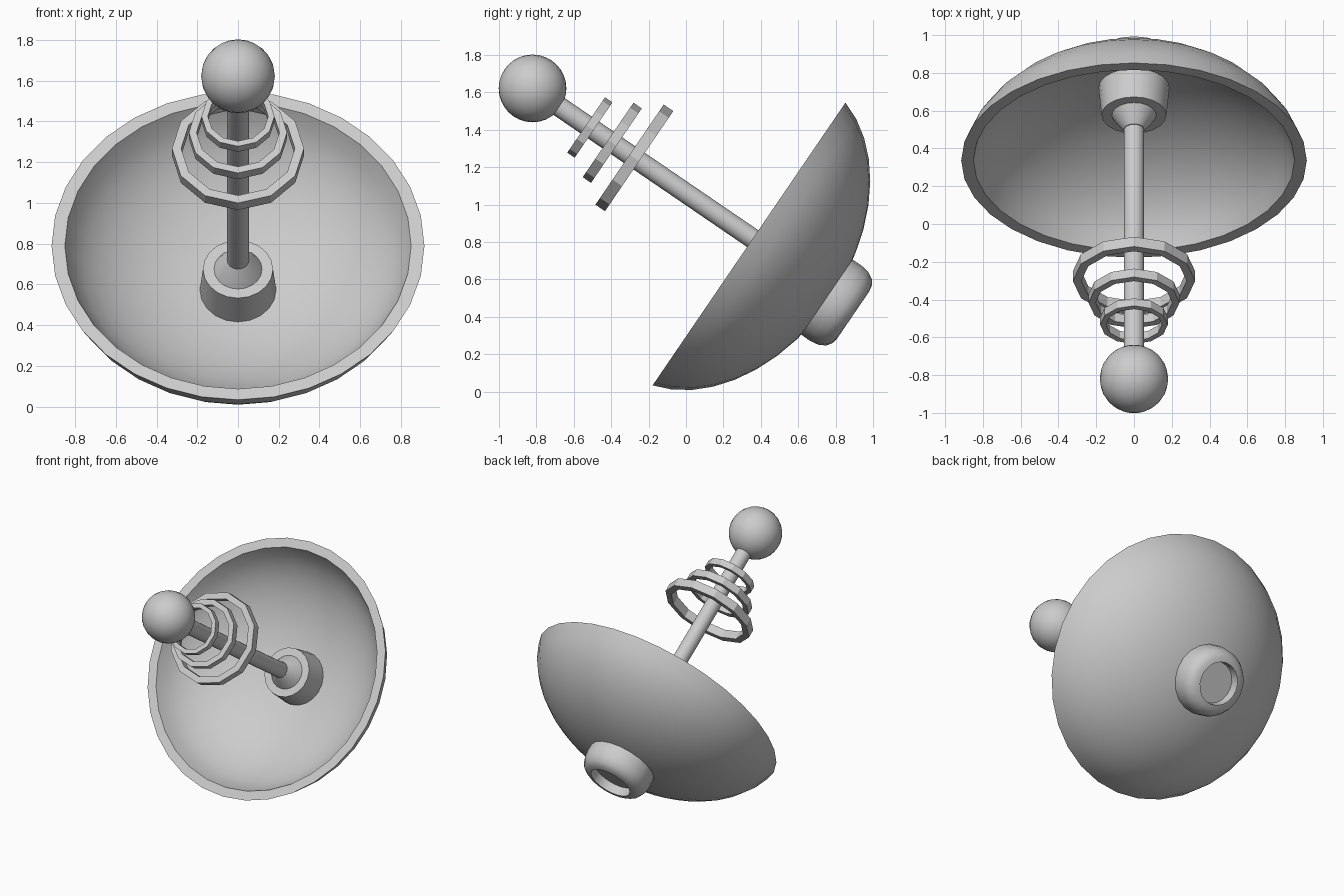
import bpy, bmesh, math
from mathutils import Matrix

if "Cube" in bpy.data.objects:
    bpy.data.objects.remove(bpy.data.objects["Cube"])

# Local frame: +Z runs along the antenna axis, origin at the dish rim centre
FRAME = Matrix.Translation((0, 0.337, 0.789)) @ Matrix.Rotation(math.radians(55.7), 4, 'X')
OFF = 0.035   # the mast sits slightly above the dish axis


def lathe(name, profile, segs, off=0.0, closed=False, angle=28):
    """Revolve (radius, height) points about the local axis."""
    bm = bmesh.new()
    rings = []
    for r, z in profile:
        if r < 1e-6:
            rings.append([bm.verts.new((0, off, z))] * segs)
        else:
            rings.append([bm.verts.new((r * math.cos(2 * math.pi * i / segs),
                                        r * math.sin(2 * math.pi * i / segs) + off, z))
                          for i in range(segs)])
    pairs = list(zip(rings, rings[1:]))
    if closed:
        pairs.append((rings[-1], rings[0]))
    for a, b in pairs:
        for i in range(segs):
            j = (i + 1) % segs
            quad = list(dict.fromkeys((a[i], a[j], b[j], b[i])))
            bm.faces.new(quad)
    bmesh.ops.recalc_face_normals(bm, faces=bm.faces)
    mesh = bpy.data.meshes.new(name)
    bm.to_mesh(mesh)
    bm.free()
    ob = bpy.data.objects.new(name, mesh)
    bpy.context.collection.objects.link(ob)
    ob.matrix_world = FRAME
    bpy.ops.object.select_all(action='DESELECT')
    ob.select_set(True)
    bpy.context.view_layer.objects.active = ob
    bpy.ops.object.shade_smooth_by_angle(angle=math.radians(angle))
    return ob


def bowl(a, b, rim, steps=9):
    """Part-ellipse curve from the apex to the rim at height 0."""
    end = math.asin(rim / a)
    c = b * math.cos(end)
    return [(a * math.sin(end * i / steps), c - b * math.cos(end * i / steps))
            for i in range(steps + 1)]


# Dish shell with a flat rim
lathe("dish", bowl(0.935, 0.665, 0.915) + bowl(0.87, 0.578, 0.85)[::-1], 32)

# Rounded socket behind the dish, with a recessed end
lathe("rear_socket", [(0.235, -0.44), (0.243, -0.50), (0.244, -0.56), (0.236, -0.61),
                      (0.215, -0.648), (0.185, -0.668), (0.15, -0.674),
                      (0.145, -0.61), (0, -0.61)], 20, angle=35)

# Tapered collar in the dish and the cone that carries the mast
lathe("collar", [(0.192, -0.49), (0.172, -0.262), (0.118, -0.262),
                 (0.095, -0.225), (0.054, -0.17), (0, -0.17)], 20, OFF + 0.005)

# Mast and ball tip
lathe("mast", [(0, -0.2), (0.054, -0.2), (0.054, 1.4), (0, 1.4)], 16, OFF)
R = 0.181
lathe("ball_tip", [(R * math.sin(math.pi * i / 16), 1.425 - R * math.cos(math.pi * i / 16))
                   if 0 < i < 16 else (0, 1.425 + (R if i else -R)) for i in range(17)], 24, OFF)

# Three floating faceted rings, shrinking toward the ball
for label, r, wall, z, h in (("large", 0.324, 0.045, 0.766, 0.062),
                             ("middle", 0.241, 0.038, 0.909, 0.054),
                             ("small", 0.179, 0.031, 1.054, 0.048)):
    lathe(label + "_ring", [(r, z - h / 2), (r, z + h / 2),
                            (r - wall, z + h / 2), (r - wall, z - h / 2)], 12, OFF, True, 20)
